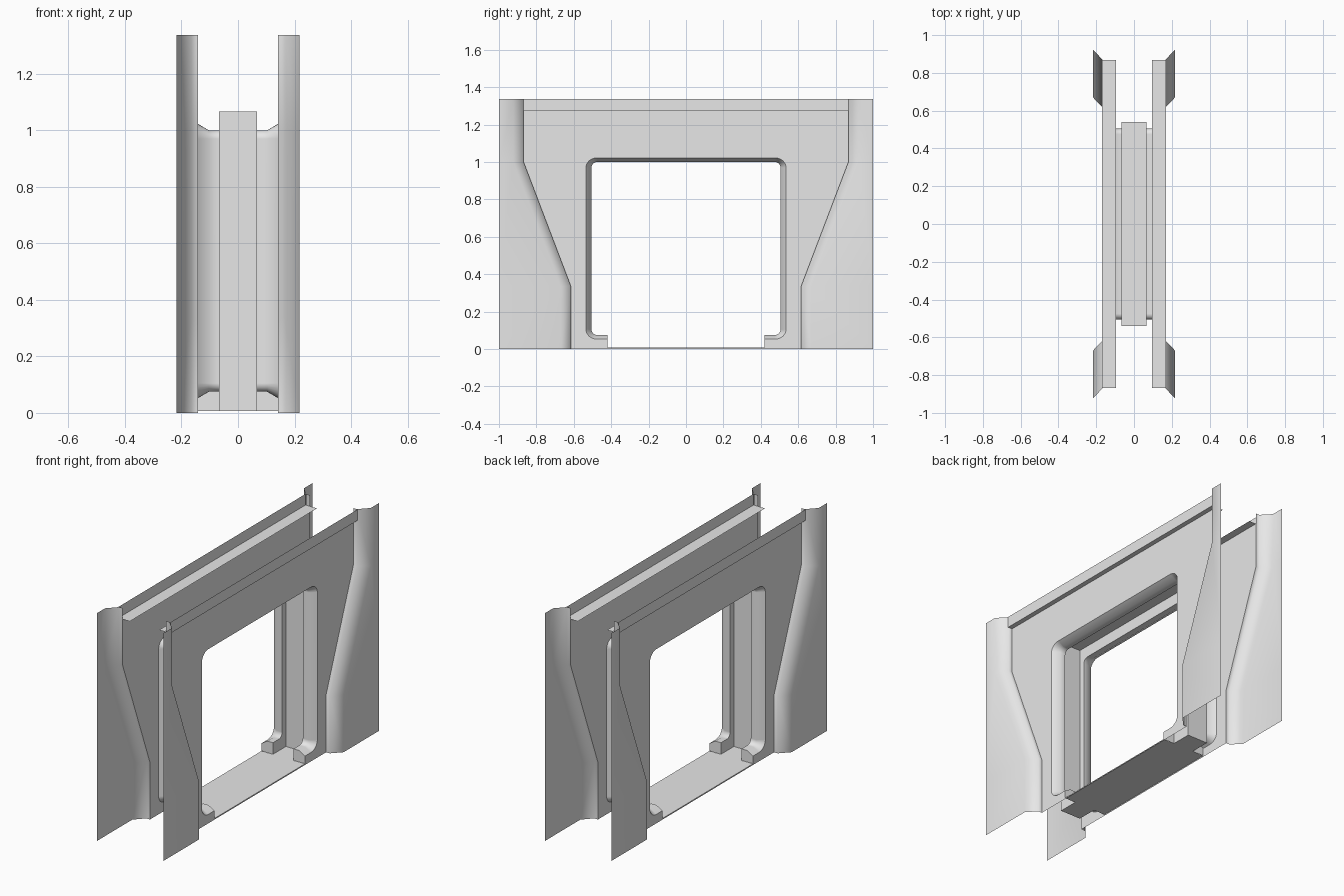
import bpy, bmesh, math
from mathutils import Vector

if "Cube" in bpy.data.objects:
    bpy.data.objects.remove(bpy.data.objects["Cube"], do_unlink=True)

grey = bpy.data.materials.new("light_grey")
grey.use_nodes = True
grey.diffuse_color = (0.8, 0.8, 0.8, 1)
grey.node_tree.nodes["Principled BSDF"].inputs["Base Color"].default_value = (0.8, 0.8, 0.8, 1)


def make(name, bm, facing, mirror=(False, False), smooth=False):
    """Finish a sheet: face it the wanted way, mirror it, shade it."""
    bm.normal_update()
    total = sum((f.normal * f.calc_area() for f in bm.faces), Vector())
    if total.dot(Vector(facing)) < 0:
        bmesh.ops.reverse_faces(bm, faces=bm.faces[:])
    mesh = bpy.data.meshes.new(name)
    bm.to_mesh(mesh)
    bm.free()
    mesh.materials.append(grey)
    obj = bpy.data.objects.new(name, mesh)
    bpy.context.collection.objects.link(obj)
    if smooth:
        bpy.ops.object.select_all(action='DESELECT')
        obj.select_set(True)
        bpy.context.view_layer.objects.active = obj
        bpy.ops.object.shade_smooth_by_angle(angle=math.radians(50))
    if any(mirror):
        mod = obj.modifiers.new("mirror", 'MIRROR')
        mod.use_axis = (*mirror, False)
        mod.use_mirror_merge = False
    if smooth:
        mod = obj.modifiers.new("weighted_normal", 'WEIGHTED_NORMAL')
        mod.keep_sharp = True
    return obj


def loft(rows):
    """Skin a grid of points."""
    bm = bmesh.new()
    grid = [[bm.verts.new(p) for p in row] for row in rows]
    for a, b in zip(grid, grid[1:]):
        for i in range(len(a) - 1):
            bm.faces.new((a[i], a[i + 1], b[i + 1], b[i]))
    return bm


def sheet(points):
    """One flat face."""
    bm = bmesh.new()
    bm.faces.new([bm.verts.new(p) for p in points])
    return bm


# Main dimensions
SKIN, PANEL, GROOVE = 0.217, 0.141, 0.067     # x of the layers
TOP, LEDGE, FLOOR = 1.337, 1.272, 0.007       # heights
FOOT_Y, FOOT_Z = 0.42, 0.075
GROOVE_Y, GROOVE_Z = 0.54, 1.067
step = [(0.615, 0), (0.615, 0.335), (0.868, 1.0), (0.868, TOP)]   # end pier edge (y, z)

# Opening path as (y, z, normal y, normal z), from one foot over to the other
R = 0.03
half = [(FOOT_Y, FOOT_Z, 0, -1)]
for cz, start in ((FOOT_Z + R, -90), (1.0 - R, 0)):
    for i in range(7):
        a = math.radians(start + 15 * i)
        half.append((0.475 + R * math.cos(a), cz + R * math.sin(a), math.cos(a), math.sin(a)))
path = half + [(-y, z, -ny, nz) for y, z, ny, nz in reversed(half)]


def offset(d):
    return [(y + ny * d, z + nz * d * 0.75) for y, z, ny, nz in path]


# End piers: outer skin stepping in to the recessed panel
piers = loft([[(SKIN, 1.0, z), (SKIN, y + 0.055, z), (0.165, y, z), (PANEL, y, z)]
              for y, z in step])
make("end_piers", piers, (1, 0, 0), (True, True), smooth=True)

# Recessed wall panels around the opening
edge = step[:3] + [(0.868, LEDGE)]
outline = edge + [(-y, z) for y, z in reversed(edge)]
outline += [(-FOOT_Y, 0)] + offset(0.09)[::-1] + [(FOOT_Y, 0)]
make("wall_panels", sheet([(PANEL, y, z) for y, z in outline]), (1, 0, 0), (True, False))

# Top ledges with their upright lips
lip = [(0.095, LEDGE), (0.169, LEDGE), (0.169, TOP)]
make("top_ledges", loft([[(x, y, z) for x, z in lip] for y in (-0.868, 0.868)]),
     (0, 0, 1), (True, False))

# Door jambs: flared trim swept around the opening
trim = [(PANEL, 0.09), (PANEL, 0.03), (0.103, 0), (GROOVE, 0)]
make("door_jambs", loft([[(x, y, z) for y, z in offset(d)] for x, d in trim]),
     (1, 0, 0), (True, False), smooth=True)

# End caps of the jamb feet
cap = [(x, FOOT_Y, FOOT_Z - 0.75 * d) for x, d in trim] + [(GROOVE, FOOT_Y, FLOOR)]
make("foot_caps", sheet(cap), (0, -1, 0), (True, True))

# Central door groove: cheeks and outer channel
channel = [(GROOVE_Y, FLOOR), (GROOVE_Y, GROOVE_Z), (-GROOVE_Y, GROOVE_Z), (-GROOVE_Y, FLOOR)]
cheek = offset(0) + [(-FOOT_Y, FLOOR)] + channel[::-1] + [(FOOT_Y, FLOOR)]
make("groove_cheeks", sheet([(GROOVE, y, z) for y, z in cheek]), (-1, 0, 0), (True, False))
make("groove_channel", loft([[(x, y, z) for y, z in channel] for x in (-GROOVE, GROOVE)]),
     (0, 0, -1))

# Threshold: full width between the feet, tabs running into the groove
quarter = [(PANEL, FOOT_Y), (GROOVE, FOOT_Y), (GROOVE, GROOVE_Y)]
side = quarter[::-1] + [(x, -y) for x, y in quarter]
plan = side + [(-x, y) for x, y in reversed(side)]
make("threshold", sheet([(x, y, FLOOR) for x, y in plan]), (0, 0, 1))

# Sill strip touching the ground
bm = loft([[(PANEL, y, z) for z in (0, FLOOR)] for y in (-FOOT_Y, FOOT_Y)])
make("sill_edges", bm, (1, 0, 0), (True, False))
